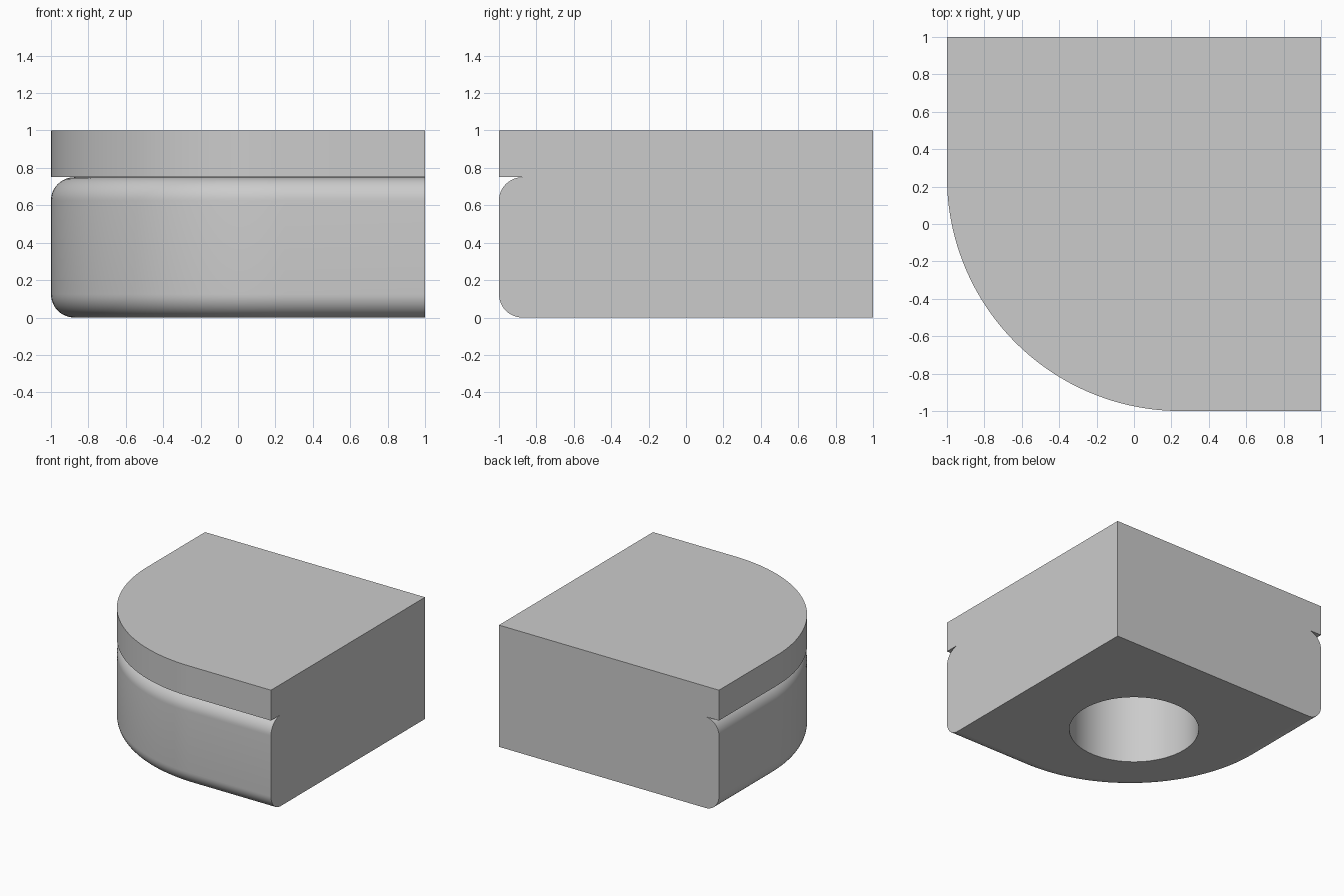
import bpy
import bmesh
from math import sin, cos, pi, radians

cube = bpy.data.objects.get("Cube")
if cube:
    bpy.data.objects.remove(cube, do_unlink=True)

CORNER_RADIUS = 1.25   # big rounded corner in plan
FILLET = 0.125         # rounding of the lower body
LEDGE = 0.75           # underside of the top slab
HEIGHT = 1.0
HOLE_RADIUS = 0.487
ARC_STEPS, FILLET_STEPS, HOLE_STEPS = 48, 12, 72

grey = bpy.data.materials.new("light_grey")
grey.use_nodes = True
colour = (0.6, 0.6, 0.6, 1)
grey.diffuse_color = colour
grey.node_tree.nodes["Principled BSDF"].inputs["Base Color"].default_value = colour

bm = bmesh.new()


def rim(inset, z):
    """Open outline along the front, corner and side, moved inwards."""
    c, r = CORNER_RADIUS - 1, CORNER_RADIUS - inset
    angles = [pi * 1.5 - pi / 2 * i / ARC_STEPS for i in range(ARC_STEPS + 1)]
    points = [(1, inset - 1)]
    points += [(c + r * cos(a), c + r * sin(a)) for a in angles]
    points.append((inset - 1, 1))
    return [bm.verts.new((x, y, z)) for x, y in points]


def circle(z):
    angles = [2 * pi * i / HOLE_STEPS for i in range(HOLE_STEPS)]
    return [bm.verts.new((HOLE_RADIUS * cos(a), HOLE_RADIUS * sin(a), z)) for a in angles]


def bridge(a, b, closed=False):
    for i in range(len(a) if closed else len(a) - 1):
        j = (i + 1) % len(a)
        bm.faces.new((a[i], a[j], b[j], b[i])).smooth = True


# Wall profile: two quarter rounds, then the overhanging slab edge
quarter = [pi / 2 * i / FILLET_STEPS for i in range(FILLET_STEPS + 1)]
profile = [(FILLET * (1 - sin(a)), FILLET * (1 - cos(a))) for a in quarter]
profile += [(d, LEDGE - z) for d, z in reversed(profile)]
profile += [(0, LEDGE), (0, HEIGHT)]
rings = [rim(d, z) for d, z in profile]
for lower, upper in zip(rings, rings[1:]):
    bridge(lower, upper)

# Flat cut sides and top
low_corner = bm.verts.new((1, 1, 0))
high_corner = bm.verts.new((1, 1, HEIGHT))
for end in (0, -1):
    bm.faces.new([ring[end] for ring in rings] + [high_corner, low_corner])
bm.faces.new(rings[-1] + [high_corner])

# Round blind hole in the underside
mouth, ceiling = circle(0), circle(LEDGE)
bridge(mouth, ceiling, closed=True)
bm.faces.new(ceiling)


# Underside around the hole
def loop_edges(loop):
    return [bm.edges.get((a, b)) or bm.edges.new((a, b))
            for a, b in zip(loop, loop[1:] + loop[:1])]


border = loop_edges(rings[0] + [low_corner]) + loop_edges(mouth)
bmesh.ops.triangle_fill(bm, edges=border, use_beauty=True, normal=(0, 0, -1))

bmesh.ops.recalc_face_normals(bm, faces=bm.faces)
for edge in bm.edges:
    if len(edge.link_faces) == 2 and edge.calc_face_angle(0) > radians(30):
        edge.smooth = False

mesh = bpy.data.meshes.new("rounded_corner_block")
bm.to_mesh(mesh)
bm.free()
mesh.materials.append(grey)
block = bpy.data.objects.new("rounded_corner_block", mesh)
bpy.context.collection.objects.link(block)
